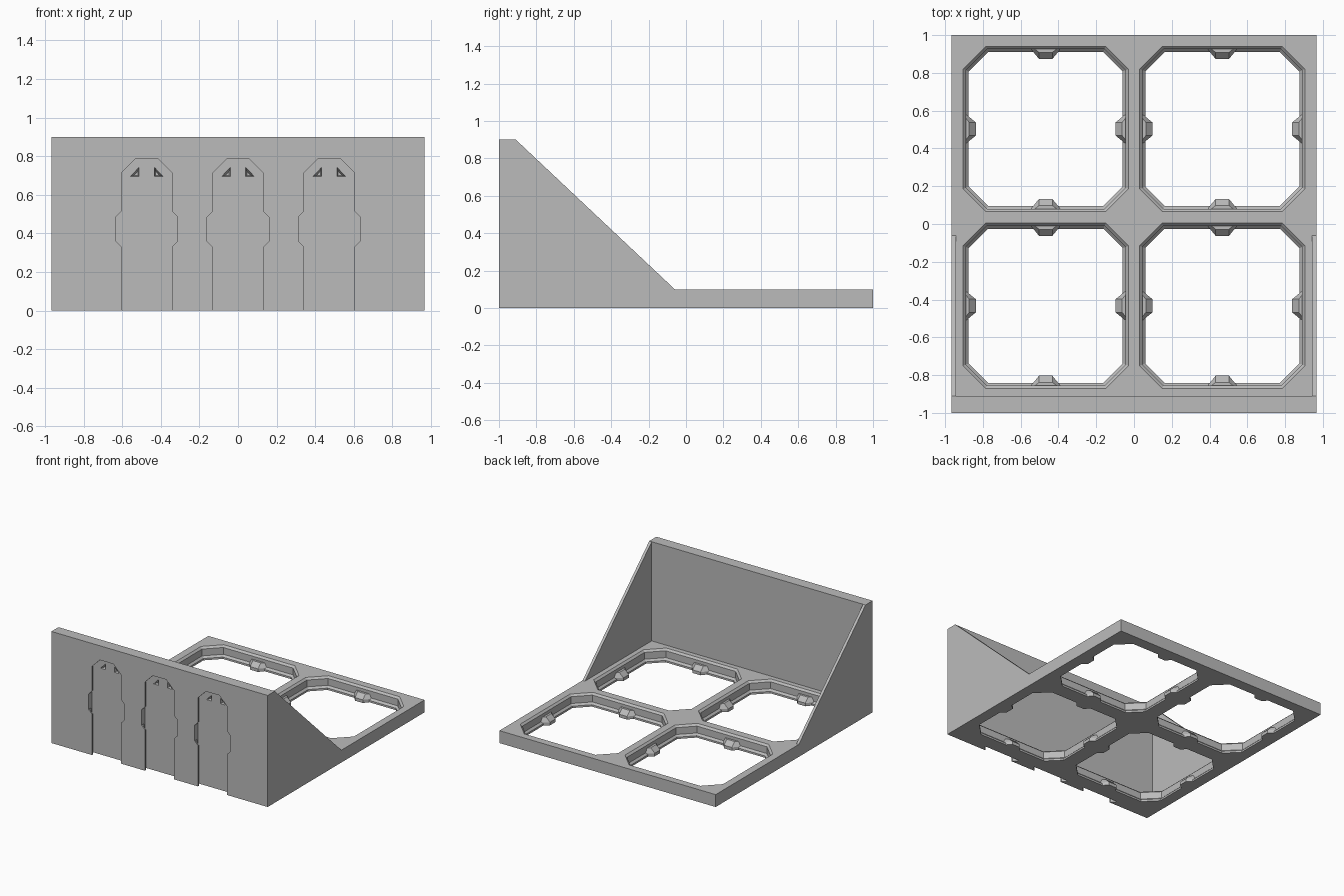
import bpy, bmesh
from mathutils import Vector

if "Cube" in bpy.data.objects:
    bpy.data.objects.remove(bpy.data.objects["Cube"])

grey = bpy.data.materials.new("plain grey")
grey.diffuse_color = (0.5, 0.5, 0.5, 1)
grey.use_nodes = True
grey.node_tree.nodes["Principled BSDF"].inputs["Base Color"].default_value = grey.diffuse_color


def loft(name, rings):
    """Closed solid through matching rings of points."""
    bm = bmesh.new()
    vs = [[bm.verts.new(p) for p in ring] for ring in rings]
    n = len(vs[0])
    for a, b in zip(vs, vs[1:]):
        for i in range(n):
            j = (i + 1) % n
            bm.faces.new((a[i], a[j], b[j], b[i]))
    bm.faces.new(vs[0])
    bm.faces.new(vs[-1])
    bmesh.ops.recalc_face_normals(bm, faces=bm.faces)
    me = bpy.data.meshes.new(name)
    bm.to_mesh(me)
    bm.free()
    me.materials.append(grey)
    ob = bpy.data.objects.new(name, me)
    bpy.context.collection.objects.link(ob)
    return ob


def box(name, x0, x1, y0, y1, z0, z1):
    return loft(name, [[(x0, y0, z), (x1, y0, z), (x1, y1, z), (x0, y1, z)] for z in (z0, z1)])


def cut(target, cutter):
    cutter.hide_render = True
    mod = target.modifiers.new("cut", 'BOOLEAN')
    mod.operation = 'DIFFERENCE'
    mod.solver = 'EXACT'
    mod.object = cutter
    bpy.context.view_layer.objects.active = target
    bpy.ops.object.modifier_apply(modifier=mod.name)
    bpy.data.objects.remove(cutter)


def octagon(cx, cy, z, h):
    """Square of half size h with clipped corners, parallel for every h."""
    s = h - 0.12 + (0.4375 - h) * 0.586
    pts = [(s, h), (h, s), (h, -s), (s, -h), (-s, -h), (-h, -s), (-h, s), (-s, h)]
    return [(cx + x, cy + y, z) for x, y in pts]


W = 0.965

# Base grid with four stepped openings, each with four snap nubs
base = box("base_grid", -W, W, -0.91, 1, 0, 0.1)
SECTION = [(-0.02, 0.4075), (0.015, 0.4075), (0.03, 0.4225), (0.085, 0.4225),
           (0.1, 0.4375), (0.12, 0.4375)]
for cx in (-0.4675, 0.4675):
    for cy in (-0.433, 0.503):
        cut(base, loft("opening_cutter", [octagon(cx, cy, z, h) for z, h in SECTION]))
        for dx, dy in ((1, 0), (-1, 0), (0, 1), (0, -1)):
            d, t = Vector((dx, dy, 0)), Vector((-dy, dx, 0))
            c = Vector((cx, cy, 0))

            def ring(z, root, tip, w, tw):
                up = Vector((0, 0, z))
                return [c + up + d * r + t * k for r, k in
                        ((root, -w), (tip, -tw), (tip, tw), (root, w))]
            loft("snap_nub", [ring(0, 0.425, 0.37, 0.08, 0.035),
                              ring(0.025, 0.425, 0.37, 0.08, 0.035),
                              ring(0.06, 0.425, 0.405, 0.06, 0.035)])

# Upright wall
wall = box("mounting_wall", -W, W, -1, -0.91, 0, 0.9)


def slot_outline(cx, y, hw, bulge, top):
    half = [(hw, -0.02), (hw, 0.33), (bulge, 0.36), (bulge, 0.485), (hw, 0.515),
            (hw, top - hw * 0.54), (hw * 0.46, top)]
    pts = half + [(-x, z) for x, z in reversed(half)]
    return [(cx + x, y, z) for x, z in pts]


# Undercut hanging slots with a wider entry, and two small pockets in each
for cx in (-0.473, 0, 0.473):
    cut(wall, loft("slot_cutter", [
        slot_outline(cx, -1.02, 0.13, 0.16, 0.785),
        slot_outline(cx, -0.99, 0.13, 0.16, 0.785),
        slot_outline(cx, -0.966, 0.1595, 0.1605, 0.812),
        slot_outline(cx, -0.956, 0.1595, 0.1605, 0.812)]))
    for s in (-1, 1):
        cut(wall, loft("pocket_cutter", [
            [(cx + s * x, y, z) for x, z in tri] for y, tri in (
                (-0.962, ((0.038, 0.695), (0.088, 0.695), (0.038, 0.748))),
                (-0.93, ((0.046, 0.7), (0.066, 0.7), (0.046, 0.722))))]))

# Triangular side walls
for side, name in ((-1, "left_gusset"), (1, "right_gusset")):
    loft(name, [[(side * x, y, z) for y, z in ((-0.91, 0.1), (-0.06, 0.1), (-0.91, 0.9))]
                for x in (0.943, W)])
